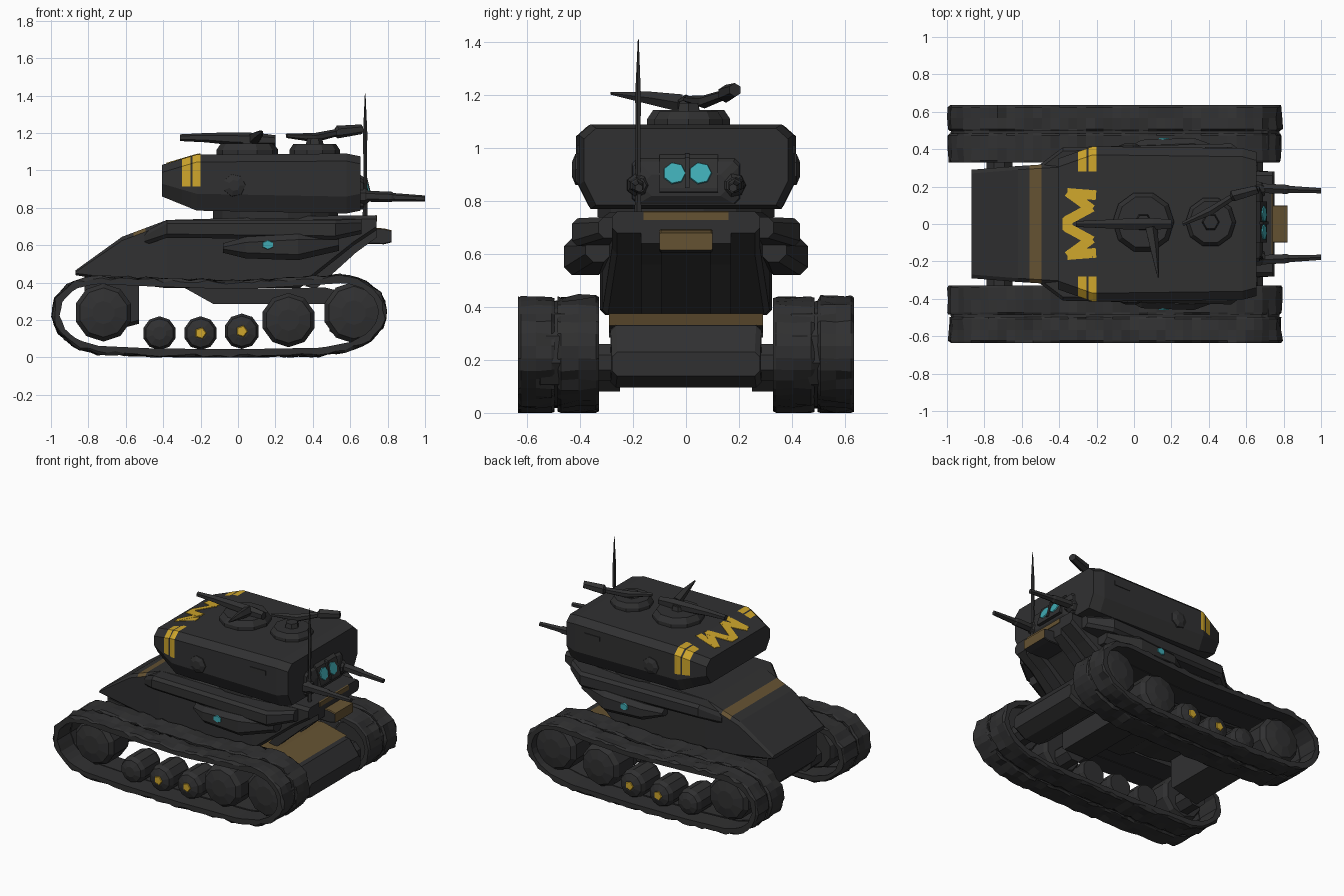
import bpy, bmesh, math, random
from mathutils import Vector

random.seed(4)


def material(name, rgb):
    m = bpy.data.materials.new(name)
    m.diffuse_color = (*rgb, 1)
    return m


DARK = material("charcoal", (0.03, 0.03, 0.031))
YELLOW = material("warning_yellow", (0.62, 0.38, 0.025))
TAN = material("worn_brass", (0.13, 0.085, 0.032))
TEAL = material("light_teal", (0.05, 0.40, 0.45))


def finish(name, bm, mats, rule=None):
    bmesh.ops.recalc_face_normals(bm, faces=bm.faces)
    if rule:
        for f in bm.faces:
            f.material_index = int(rule(f.calc_center_median(), f.normal))
    me = bpy.data.meshes.new(name)
    bm.to_mesh(me)
    bm.free()
    for m in mats:
        me.materials.append(m)
    ob = bpy.data.objects.new(name, me)
    bpy.context.collection.objects.link(ob)
    return ob


def bridge(rings, closed=False):
    """Skin a list of equal-length point rings."""
    bm = bmesh.new()
    vs = [[bm.verts.new(p) for p in r] for r in rings]
    n = len(vs[0])
    pairs = list(zip(vs, vs[1:])) + ([(vs[-1], vs[0])] if closed else [])
    for a, b in pairs:
        for i in range(n):
            bm.faces.new((a[i], a[(i + 1) % n], b[(i + 1) % n], b[i]))
    if not closed:
        bm.faces.new(vs[0])
        bm.faces.new(vs[-1])
    return bm


def loft(name, sections, mats=(DARK,), cy=0.02, cz=0.02, low=None, side=1, cuts=(), rule=None):
    """Chamfered box sections (x, y centre, half width, z bottom, z top) skinned along x."""
    rings = []
    for x, yc, w, b, t in sections:
        k = low or cz
        h = (t - b) / 2
        k, c = min(k, h * 0.8), min(cz, h * 0.8)
        ring = [(w, b + k), (w, t - c), (w - cy, t), (cy - w, t),
                (-w, t - c), (-w, b + k), (cy - w, b), (w - cy, b)]
        rings.append([(x, side * yc + y, z) for y, z in ring])
    bm = bridge(rings)
    for axis, d in cuts:
        no = Vector((0, 0, 0))
        no[axis] = 1
        bmesh.ops.bisect_plane(bm, geom=bm.verts[:] + bm.edges[:] + bm.faces[:], plane_co=no * d, plane_no=no)
    return finish(name, bm, mats, rule)


def prism(name, pts, y0, y1, mats=(DARK,), rule=None):
    return finish(name, bridge([[(x, y, z) for x, z in pts] for y in (y0, y1)]), mats, rule)


def beam(name, nodes, mat=DARK, sides=8, squash=1.0):
    """Faceted rod through nodes (x, y, z, radius)."""
    P = [Vector(n[:3]) for n in nodes]
    d = (P[-1] - P[0]).normalized()
    u = d.cross(Vector((0, 0, 1)) if abs(d.z) < 0.9 else Vector((1, 0, 0))).normalized()
    v = d.cross(u)
    ang = [2 * math.pi * (i + 0.5) / sides for i in range(sides)]
    return finish(name, bridge([[p + u * n[3] * math.cos(a) + v * n[3] * squash * math.sin(a) for a in ang]
                                for p, n in zip(P, nodes)]), (mat,))


# Track path: outer outline resampled evenly
OUT = [(-0.99, 0.22), (-0.97, 0.32), (-0.89, 0.40), (-0.76, 0.43), (-0.45, 0.415), (0, 0.40), (0.35, 0.42),
       (0.58, 0.435), (0.69, 0.40), (0.765, 0.33), (0.79, 0.24), (0.77, 0.17), (0.72, 0.105), (0.62, 0.05),
       (0.45, 0.016), (0, 0.008), (-0.45, 0.012), (-0.75, 0.026), (-0.87, 0.06), (-0.95, 0.12)]


def resample(pts, n):
    P = [Vector(p) for p in pts] + [Vector(pts[0])]
    total = sum((b - a).length for a, b in zip(P, P[1:]))
    out, run, k = [], 0.0, 0
    for i in range(n):
        s = total * i / n
        while run + (P[k + 1] - P[k]).length < s:
            run += (P[k + 1] - P[k]).length
            k += 1
        out.append(P[k].lerp(P[k + 1], (s - run) / (P[k + 1] - P[k]).length))
    return out


PATH = resample(OUT, 84)


def track_band(name, y0, y1, top, depth, rough):
    rings = []
    for i, p in enumerate(PATH):
        t = (PATH[(i + 1) % 84] - PATH[i - 1]).normalized()
        inward = Vector((t.y, -t.x))
        ring = []
        for y, d in ((y0, top + 0.008), (y0 * 0.92 + y1 * 0.08, top), ((y0 + y1) / 2, top),
                     (y0 * 0.08 + y1 * 0.92, top), (y1, top + 0.008), (y1, depth), (y0, depth)):
            if d < depth:
                d += random.uniform(-rough, rough) + (rough / 2 if i % 3 == 0 else 0)
            q = p + inward * d
            ring.append((q.x, y, max(q.y, 0)))
        rings.append(ring)
    finish(name, bridge(rings, closed=True), (DARK,))


# Running gear, mirrored left and right
WHEELS = [(-0.72, 0.24, 0.155), (-0.42, 0.13, 0.09), (-0.20, 0.13, 0.09),
          (0.02, 0.14, 0.095), (0.27, 0.20, 0.145), (0.62, 0.24, 0.165)]
for s, tag in ((-1, "right"), (1, "left")):
    track_band(f"{tag}_track_inner", s * 0.328, s * 0.485, -0.007, 0.036, 0.009)
    track_band(f"{tag}_track_outer", s * 0.497, s * 0.635, -0.007, 0.036, 0.009)
    track_band(f"{tag}_track_link", s * 0.47, s * 0.505, 0.01, 0.032, 0.002)
    for i, (x, z, r) in enumerate(WHEELS):
        beam(f"{tag}_wheel_{i}", [(x, s * 0.37, z, r * 0.9), (x, s * 0.40, z, r), (x, s * 0.55, z, r),
                                  (x, s * 0.58, z, r * 0.85), (x, s * 0.595, z, r * 0.4)], sides=10)
        if i in (0, 4, 5):
            beam(f"{tag}_axle_{i}", [(x, s * 0.25, z - 0.05, 0.075), (x, s * 0.38, z - 0.05, 0.075)])
        if i in (2, 3):
            beam(f"{tag}_hub_mark_{i}", [(x, s * 0.594, z, 0.034), (x, s * 0.599, z, 0.028)], YELLOW, 5)
    # Sponson shelf, side pod and its light
    loft(f"{tag}_sponson", [(-0.5, 0.27, 0.05, 0.60, 0.67), (-0.38, 0.32, 0.09, 0.64, 0.735),
                            (0.52, 0.33, 0.10, 0.63, 0.735), (0.66, 0.27, 0.06, 0.66, 0.74)], side=s)
    loft(f"{tag}_side_pod", [(-0.08, 0.34, 0.04, 0.56, 0.61), (0.04, 0.37, 0.08, 0.53, 0.645),
                             (0.32, 0.38, 0.08, 0.52, 0.66), (0.54, 0.33, 0.05, 0.57, 0.66)],
         side=s, cy=0.03, cz=0.03)
    beam(f"{tag}_pod_light", [(0.16, s * 0.452, 0.602, 0.034), (0.16, s * 0.460, 0.602, 0.03)], TEAL, 6, 0.75)
    # Turret side sensor, vent and front gun
    beam(f"{tag}_turret_sensor", [(-0.02, s * 0.38, 0.92, 0.065), (-0.02, s * 0.418, 0.92, 0.06),
                                  (-0.02, s * 0.43, 0.92, 0.03)], sides=7)
    prism(f"{tag}_turret_vent", [(0.38, 0.98), (0.38, 1.01), (0.50, 1.01), (0.50, 0.98)], s * 0.39, s * 0.412)
    beam(f"{tag}_gun_mount", [(0.62, s * 0.18, 0.86, 0.05), (0.68, s * 0.18, 0.86, 0.045),
                              (0.70, s * 0.18, 0.86, 0.03)], sides=7)
    beam(f"{tag}_front_gun", [(0.6, s * 0.195, 0.865, 0.03), (0.82, s * 0.185, 0.858, 0.028),
                              (0.83, s * 0.185, 0.857, 0.022), (1.0, s * 0.178, 0.85, 0.016)], sides=6)
    # Struts along the sloped nose
    prism(f"{tag}_nose_strut", [(0.36, 0.38), (0.42, 0.37), (0.63, 0.56), (0.74, 0.64), (0.74, 0.69), (0.62, 0.69)],
          s * 0.09, s * 0.17)

# Hull with a brass band across the rear slope
loft("hull", [(-0.87, 0, 0.29, 0.44, 0.465), (-0.62, 0, 0.31, 0.40, 0.645), (-0.38, 0, 0.325, 0.37, 0.735),
              (0.33, 0, 0.315, 0.37, 0.755), (0.62, 0, 0.28, 0.60, 0.76), (0.74, 0, 0.28, 0.68, 0.76)],
     (DARK, TAN), cuts=((0, -0.56), (0, -0.495)),
     rule=lambda c, n: -0.56 < c.x < -0.495 and n.z > 0.2)
prism("keel", [(-0.3, 0.38), (-0.13, 0.285), (0.48, 0.285), (0.48, 0.36)], -0.29, 0.29)
prism("front_deck", [(0.12, 0.31), (0.12, 0.365), (0.46, 0.375), (0.64, 0.33), (0.5, 0.305), (0.4, 0.30)],
      -0.29, 0.29, (DARK, TAN), lambda c, n: n.z > 0.3)
loft("front_gearbox", [(0.49, 0, 0.28, 0.14, 0.32), (0.56, 0, 0.285, 0.095, 0.335), (0.67, 0, 0.285, 0.095, 0.33),
                       (0.75, 0, 0.28, 0.14, 0.23)])
loft("middle_gearbox", [(0.17, 0, 0.26, 0.12, 0.32), (0.37, 0, 0.26, 0.12, 0.32)])
loft("rear_gearbox", [(-0.82, 0, 0.27, 0.22, 0.44), (-0.72, 0, 0.27, 0.13, 0.42), (-0.53, 0, 0.27, 0.18, 0.42)])
loft("nose_block", [(0.6, 0, 0.10, 0.61, 0.70), (0.78, 0, 0.10, 0.605, 0.69), (0.82, 0, 0.10, 0.615, 0.68)],
     (DARK, TAN), 0.005, 0.005, rule=lambda c, n: c.x > 0.65 and (n.z > 0.5 or n.x > 0.5))
prism("nose_trim", [(0.736, 0.728), (0.736, 0.762), (0.744, 0.758), (0.744, 0.728)], -0.16, 0.16, (TAN,))

# Turret with cut-in side stripes
STRIPES = ((-0.30, -0.253), (-0.242, -0.20))
loft("turret", [(-0.405, 0, 0.35, 0.86, 1.03), (-0.22, 0, 0.415, 0.785, 1.085), (0.58, 0, 0.405, 0.77, 1.09),
                (0.655, 0, 0.385, 0.785, 1.075)], (DARK, YELLOW), 0.045, 0.04, 0.09,
     cuts=[(0, x) for st in STRIPES for x in st] + [(1, 0.28), (1, -0.28), (2, 0.915)],
     rule=lambda c, n: any(a < c.x < b for a, b in STRIPES) and abs(c.y) > 0.28 and c.z > 0.915)
beam("turret_ring", [(0.2, 0, 0.74, 0.34), (0.2, 0, 0.79, 0.34)], sides=16)

# Zigzag warning paint across the rear of the turret roof
ZIG = [(-0.215, 0.155), (-0.345, 0.165), (-0.235, 0.085), (-0.355, 0.02), (-0.355, -0.02), (-0.235, -0.085),
       (-0.345, -0.165), (-0.215, -0.155)]
for i, (p, q) in enumerate(zip(ZIG, ZIG[1:])):
    a, b = Vector(p), Vector(q)
    t = (b - a).normalized()
    n = Vector((-t.y, t.x)) * 0.026
    a, b = a - t * 0.012, b + t * 0.012
    quad = (a + n, b + n, b - n, a - n)
    finish(f"roof_stripe_{i}", bridge([[(c.x, c.y, min(1.086, 1.03 + (c.x + 0.405) * 0.297) + h) for c in quad]
                                       for h in (-0.003, 0.004)]), (YELLOW,))

# Turret face with twin lights on a leaning plate
loft("face_housing", [(0.6, 0, 0.22, 0.79, 1.0), (0.67, 0, 0.20, 0.79, 0.95), (0.69, 0, 0.15, 0.82, 0.90)])
prism("face_plate", [(0.6, 0.82), (0.71, 0.835), (0.71, 0.85), (0.677, 0.96), (0.62, 1.0)], -0.10, 0.12)
prism("face_divider", [(0.69, 0.85), (0.67, 0.98), (0.69, 0.965), (0.718, 0.85)], -0.004, 0.014)
for i, y in enumerate((-0.044, 0.054)):
    beam(f"eye_light_{i}", [(0.691, y, 0.904, 0.045), (0.699, y, 0.9064, 0.041)], TEAL, 7)

# Roof hatches, roof guns and antenna
for i, (x, r, h) in enumerate(((0.05, 0.165, 1.145), (0.41, 0.135, 1.14))):
    beam(f"hatch_{i}", [(x, 0.01, 1.08, r), (x, 0.01, 1.11, r), (x, 0.01, h, r * 0.85)], sides=10)
    beam(f"hatch_post_{i}", [(x, 0.01, h - 0.01, 0.05), (x, 0.01, h + 0.03, 0.04)], sides=6)
beam("rear_roof_gun", [(-0.31, 0, 1.175, 0.018), (-0.17, 0, 1.175, 0.025), (-0.05, 0, 1.17, 0.033),
                       (0.1, 0, 1.165, 0.036), (0.2, 0, 1.16, 0.028)], sides=6)
beam("roof_gun_handle", [(0.09, -0.02, 1.17, 0.035), (0.11, -0.14, 1.19, 0.025), (0.13, -0.285, 1.207, 0.005)], sides=5)
beam("front_roof_gun", [(0.26, 0.0, 1.185, 0.012), (0.41, 0.07, 1.175, 0.025), (0.52, 0.14, 1.20, 0.02),
                        (0.53, 0.15, 1.205, 0.034), (0.66, 0.185, 1.22, 0.026)], sides=6)
beam("antenna", [(0.68, -0.18, 0.76, 0.014), (0.68, -0.18, 1.0, 0.01), (0.68, -0.18, 1.2, 0.012),
                 (0.68, -0.18, 1.41, 0.002)], sides=5)
